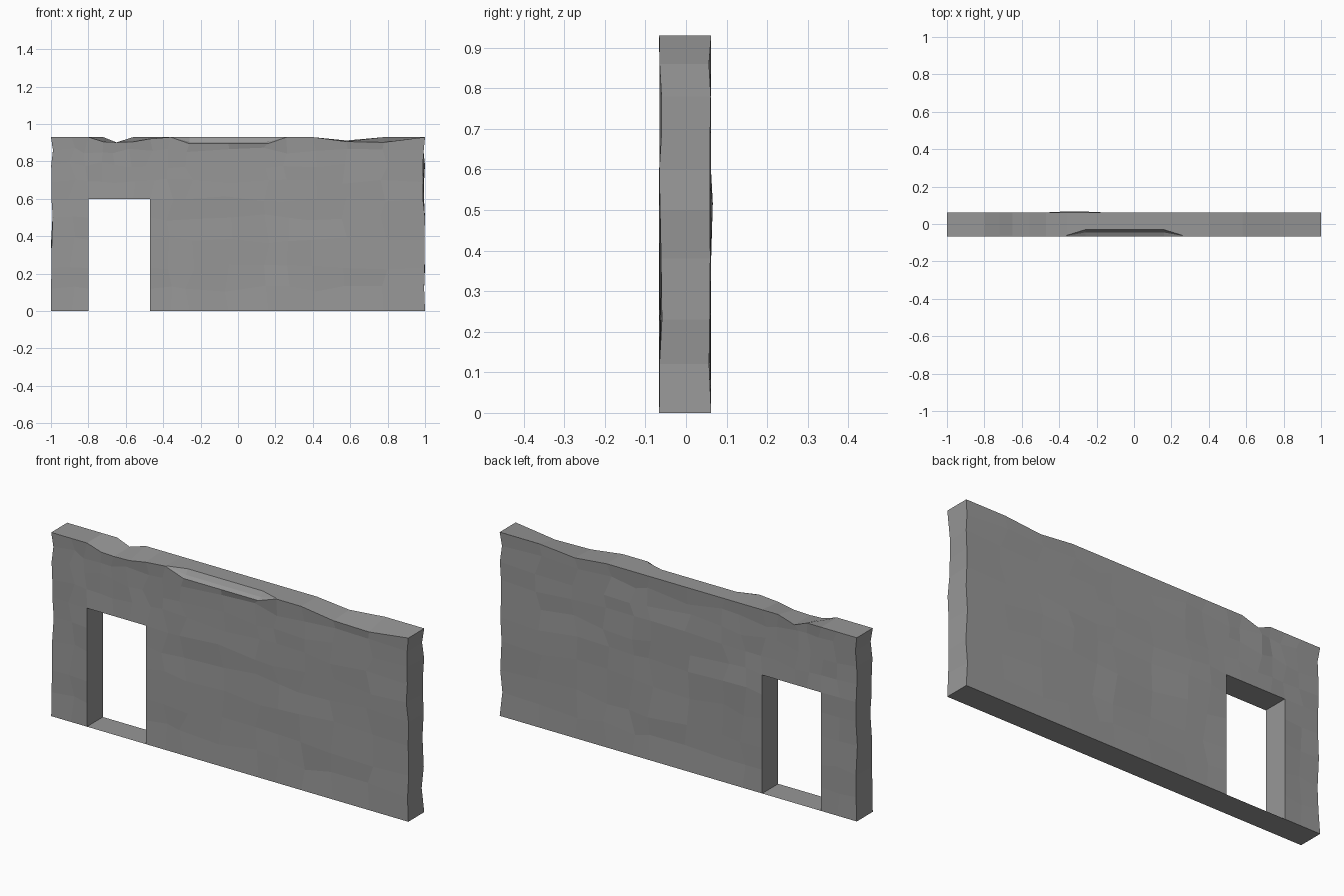
import bpy, bmesh, random

if "Cube" in bpy.data.objects:
    bpy.data.objects.remove(bpy.data.objects["Cube"])

random.seed(4)
F, B, TOP = -0.066, 0.062, 0.93

grey = bpy.data.materials.new("stone grey")
grey.diffuse_color = (0.31, 0.31, 0.31, 1)
grey.use_nodes = True
grey.node_tree.nodes["Principled BSDF"].inputs["Base Color"].default_value = grey.diffuse_color

# grid lines of the wall; the doorway lies on them
XS = [-1, -.89, -.8, -.72, -.65, -.56, -.47, -.36, -.26, -.05, .16, .26, .4, .58, .78, 1]
ZS = [0, .12, .23, .38, .5, .6, .69, .78, .86, TOP]
D0, D1, DZ = XS.index(-.8), XS.index(-.47), ZS.index(.6)
NX, NZ = len(XS), len(ZS)

# worn heights of the upper edges, front and back
FRONT_TOP = {-.72: .905, -.65: .902, -.56: .905, -.47: .921, -.26: .895,
             -.05: .895, .16: .895, .58: .906, .78: .902}
BACK_TOP = {-.65: .902, .58: .912}


def in_door(i, k):
    return D0 <= i < D1 and k < DZ


def on_frame(i, k):
    return D0 <= i <= D1 and k <= DZ


bm = bmesh.new()


def sheet(y, tops, sign):
    """Uneven wall face; sign points into the wall."""
    grid = {}
    for i, x in enumerate(XS):
        for k, z in enumerate(ZS):
            if D0 < i < D1 and k < DZ:
                continue
            px, py, pz = x, y, z
            if k == NZ - 1:
                pz = tops.get(x, TOP)
            elif 0 < k and not on_frame(i, k):
                py += sign * random.uniform(0, .007)
                if 0 < i < NX - 1:
                    px += random.uniform(-.025, .025)
                    pz += random.uniform(-.018, .018)
                else:
                    px -= (1 if x > 0 else -1) * random.uniform(0, .012)
            # low bulge on the back
            if sign < 0 and x in (-.36, -.26) and z == .5:
                py = .066
            grid[i, k] = bm.verts.new((px, py, pz))
    for i in range(NX - 1):
        for k in range(NZ - 1):
            if not in_door(i, k):
                bm.faces.new([grid[i, k], grid[i + 1, k], grid[i + 1, k + 1], grid[i, k + 1]])
    return grid


front = sheet(F, FRONT_TOP, 1)
back = sheet(B, BACK_TOP, -1)


def bridge(a, b):
    bm.faces.new([front[a], front[b], back[b], back[a]])


# top strip with the long chipped ledge in the front edge
rows = []
for i, x in enumerate(XS):
    f, b = front[i, NZ - 1], back[i, NZ - 1]
    if -.3 < x < .2:
        mids = [(x, -.045, .905), (x, -.03, .93)]
    else:
        mids = [f.co.lerp(b.co, t) for t in (.02, .04)]
    rows.append([f] + [bm.verts.new(m) for m in mids] + [b])
for p, q in zip(rows, rows[1:]):
    for j in range(3):
        bm.faces.new([p[j], q[j], q[j + 1], p[j + 1]])

# ends
for i in (0, NX - 1):
    for k in range(NZ - 2):
        bridge((i, k), (i, k + 1))
    bm.faces.new([back[i, NZ - 2], front[i, NZ - 2]] + rows[i])

# underside and doorway jambs and lintel
for i in range(NX - 1):
    if D0 <= i < D1:
        bridge((i, DZ), (i + 1, DZ))
    else:
        bridge((i, 0), (i + 1, 0))
for i in (D0, D1):
    for k in range(DZ):
        bridge((i, k), (i, k + 1))

bmesh.ops.recalc_face_normals(bm, faces=bm.faces[:])


def finish(bm, name):
    me = bpy.data.meshes.new(name)
    bm.to_mesh(me)
    bm.free()
    me.materials.append(grey)
    bpy.context.collection.objects.link(bpy.data.objects.new(name, me))


finish(bm, "stone_wall")

# flat threshold closing the underside below the doorway
bm = bmesh.new()
bm.faces.new([bm.verts.new(c) for c in
              [(-.8, F, 0), (-.8, B, 0), (-.47, B, 0), (-.47, F, 0)]])
finish(bm, "door_threshold")
